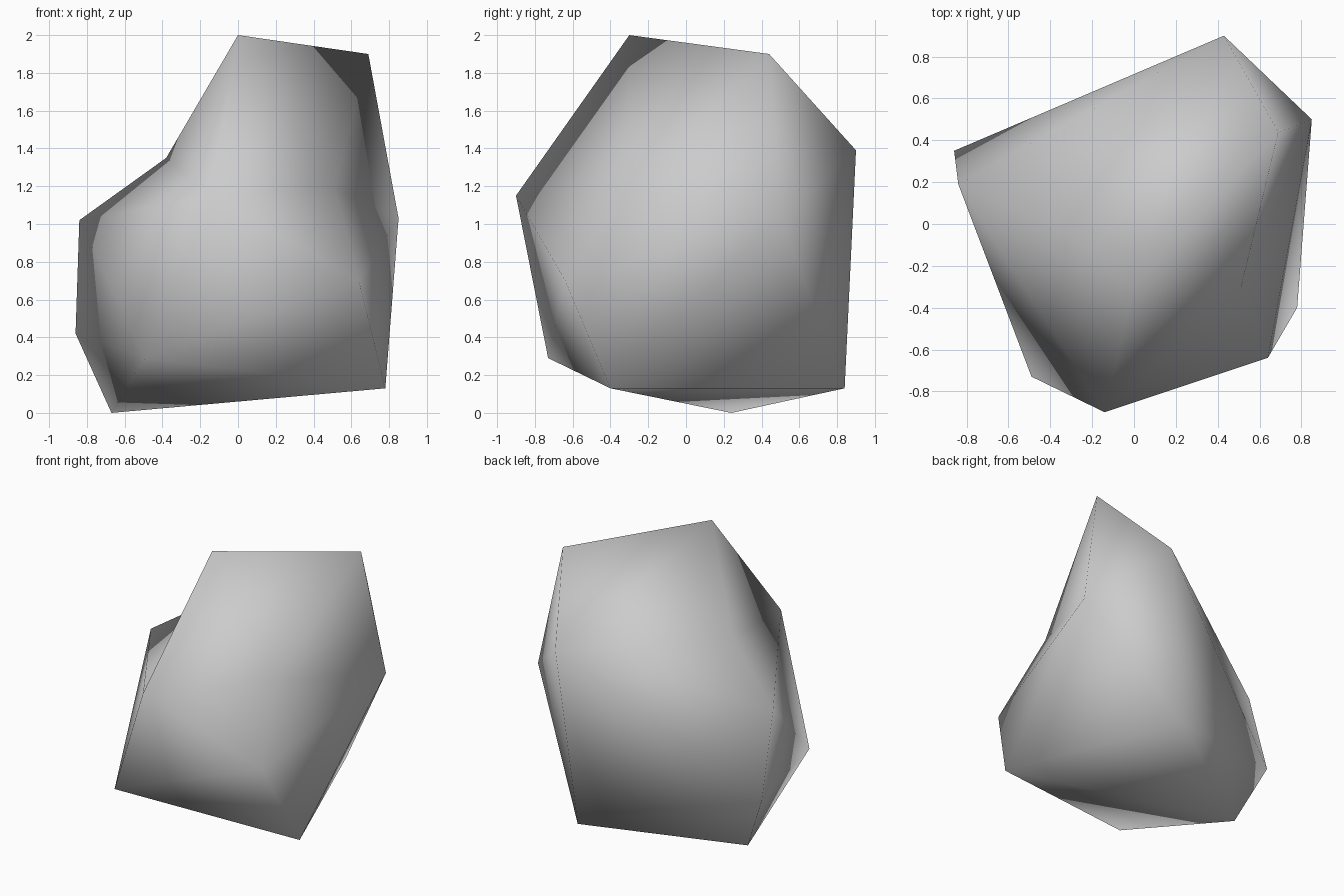
import bpy
import bmesh

cube = bpy.data.objects.get("Cube")
if cube:
    bpy.data.objects.remove(cube, do_unlink=True)

# Corner points of the boulder, each named by where it sits
corners = {
    "peak": (0, -.3, 2), "crest": (.69, .44, 1.9),
    "side": (.85, .5, 1.03), "foot": (.78, -.4, .13),
    "heel": (.29, .84, .13), "base": (-.67, .24, 0),
    "hip": (-.86, .35, .42), "shoulder": (-.84, .19, 1.02),
    "toe": (-.49, -.73, .29), "brow": (-.14, -.9, 1.15),
    "nape": (.43, .9, 1.39), "cheek": (.64, -.64, .7),
    "left_dent": (.51, -.31, 1.19), "right_dent": (-.38, 0, 1.35),
}

# Each fan: a hub corner, then the rim corners it spreads to
fans = [
    "left_dent peak brow cheek side crest peak",
    "right_dent peak nape shoulder brow peak",
    "nape peak crest side heel hip shoulder",
    "foot cheek side heel base toe cheek",
    "toe cheek brow shoulder hip base",
    "hip heel base",
]

bm = bmesh.new()
vert = {name: bm.verts.new(co) for name, co in corners.items()}
for fan in fans:
    hub, *rim = fan.split()
    for a, b in zip(rim, rim[1:]):
        bm.faces.new((vert[hub], vert[a], vert[b]))
bmesh.ops.recalc_face_normals(bm, faces=bm.faces[:])
for face in bm.faces:
    face.smooth = True

mesh = bpy.data.meshes.new("boulder")
bm.to_mesh(mesh)
bm.free()
boulder = bpy.data.objects.new("boulder", mesh)
bpy.context.collection.objects.link(boulder)

# Plain grey stone
stone = bpy.data.materials.new("grey stone")
stone.use_nodes = True
colour = (.6, .6, .6, 1)
stone.diffuse_color = colour
stone.node_tree.nodes["Principled BSDF"].inputs["Base Color"].default_value = colour
mesh.materials.append(stone)
